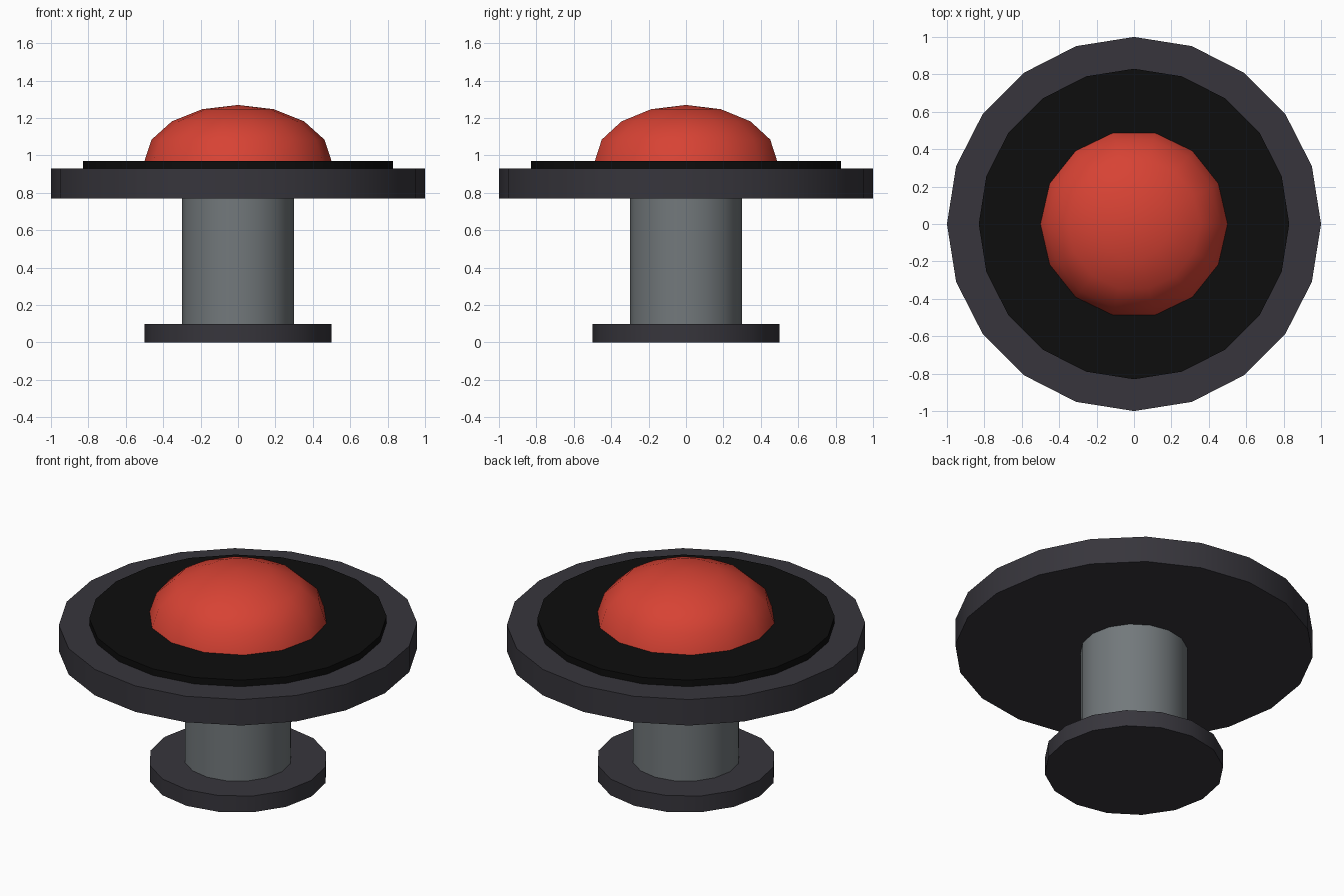
import bpy
import bmesh
from math import sin, cos, pi, radians

cube = bpy.data.objects.get("Cube")
if cube:
    bpy.data.objects.remove(cube, do_unlink=True)


def material(name, rgb):
    mat = bpy.data.materials.new(name)
    mat.use_nodes = True
    colour = (*rgb, 1)
    mat.diffuse_color = colour
    mat.node_tree.nodes["Principled BSDF"].inputs["Base Color"].default_value = colour
    return mat


def turned_part(name, profile, sides, mat):
    """Spin a (radius, height) profile, listed bottom to top, into a closed solid."""
    bm = bmesh.new()
    rings = []
    for radius, z in profile:
        if radius < 0.001:
            rings.append([bm.verts.new((0, 0, z))] * sides)
        else:
            rings.append([bm.verts.new((radius * cos(2 * pi * i / sides),
                                        radius * sin(2 * pi * i / sides), z))
                          for i in range(sides)])
    for low, high in zip(rings, rings[1:]):
        for i in range(sides):
            j = (i + 1) % sides
            corners = [low[i], low[j], high[j], high[i]]
            bm.faces.new(list(dict.fromkeys(corners)))
    bm.faces.new(rings[0][::-1])
    if profile[-1][0] >= 0.001:
        bm.faces.new(rings[-1])
    mesh = bpy.data.meshes.new(name)
    bm.to_mesh(mesh)
    bm.free()
    mesh.materials.append(mat)
    obj = bpy.data.objects.new(name, mesh)
    bpy.context.collection.objects.link(obj)
    bpy.ops.object.select_all(action='DESELECT')
    obj.select_set(True)
    bpy.context.view_layer.objects.active = obj
    bpy.ops.object.shade_smooth_by_angle(angle=radians(40))
    return obj


def disc(name, radius, bottom, top, sides, mat):
    return turned_part(name, [(radius, bottom), (radius, top)], sides, mat)


charcoal = material("charcoal", (0.038, 0.036, 0.045))
steel = material("steel grey", (0.17, 0.19, 0.20))
black = material("black", (0.004, 0.004, 0.004))
red = material("red", (0.68, 0.055, 0.034))

# Stand
disc("foot", 0.5, 0, 0.1, 16, charcoal)
disc("column", 0.3, 0.1, 0.77, 16, steel)

# Table top and its dark inlay
disc("top_plate", 1.0, 0.77, 0.93, 20, charcoal)
disc("inlay", 0.83, 0.93, 0.97, 20, black)

# Flattened half-sphere push button
steps = 4
dome = [(0.5 * cos(k * pi / 2 / steps), 0.97 + 0.3 * sin(k * pi / 2 / steps))
        for k in range(steps + 1)]
turned_part("button_dome", dome, 14, red)
